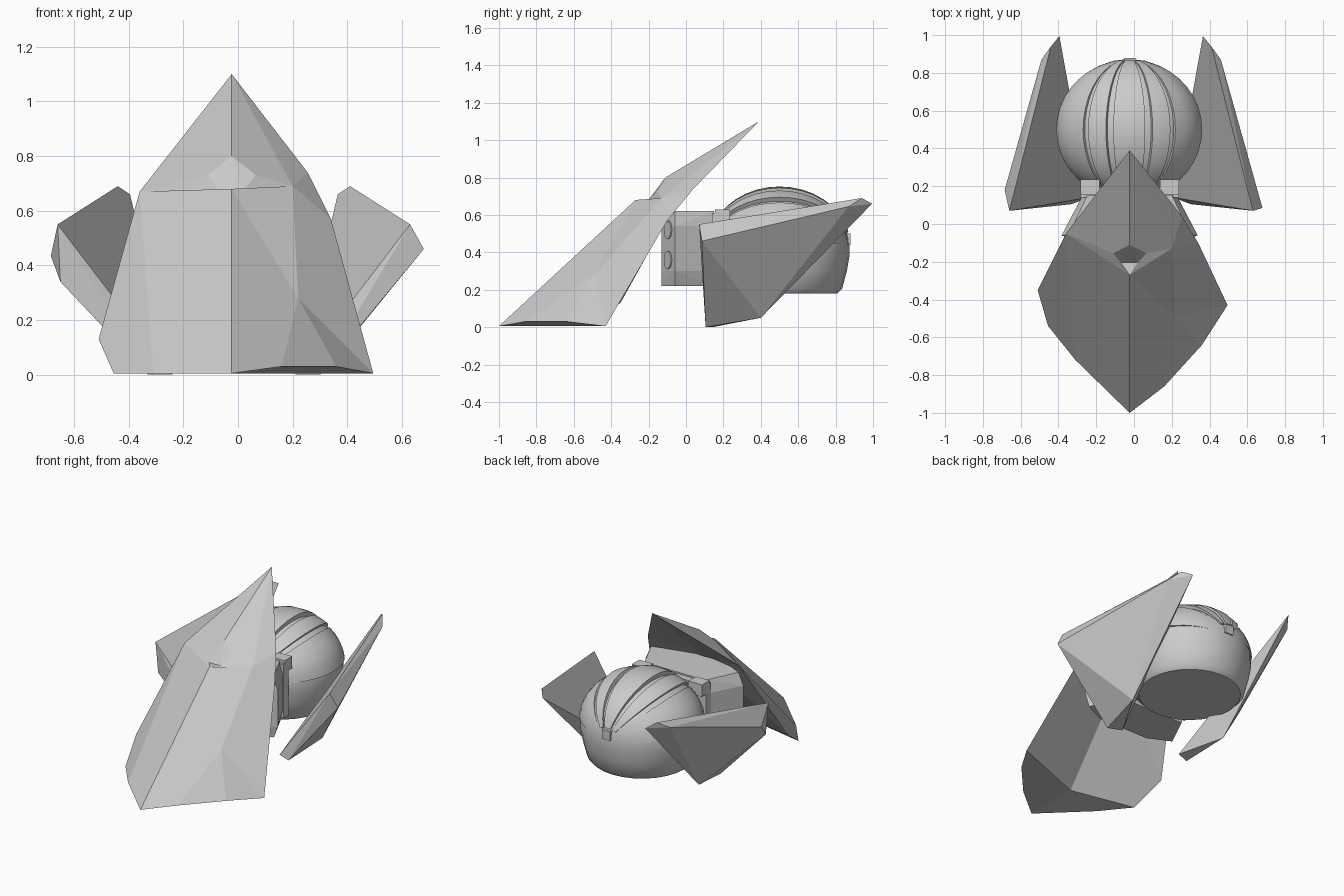
import bpy, bmesh, math
from mathutils import Vector

if "Cube" in bpy.data.objects:
    bpy.data.objects.remove(bpy.data.objects["Cube"])

C = -0.023  # symmetry line of the body


def finish(bm, name, smooth=None):
    bmesh.ops.recalc_face_normals(bm, faces=bm.faces[:])
    me = bpy.data.meshes.new(name)
    bm.to_mesh(me)
    bm.free()
    ob = bpy.data.objects.new(name, me)
    bpy.context.collection.objects.link(ob)
    if smooth:
        bpy.ops.object.select_all(action='DESELECT')
        ob.select_set(True)
        bpy.context.view_layer.objects.active = ob
        bpy.ops.object.shade_smooth_by_angle(angle=math.radians(smooth))
    return ob


def hull(name, pts):
    bm = bmesh.new()
    for p in pts:
        bm.verts.new(p)
    bmesh.ops.convex_hull(bm, input=bm.verts[:])
    loose = [v for v in bm.verts if not v.link_faces]
    bmesh.ops.delete(bm, geom=loose, context='VERTS')
    bmesh.ops.dissolve_limit(bm, angle_limit=math.radians(3), verts=bm.verts[:], edges=bm.edges[:])
    return finish(bm, name)


def box(name, x0, x1, y0, y1, z0, z1):
    return hull(name, [(x, y, z) for x in (x0, x1) for y in (y0, y1) for z in (z0, z1)])


# Front shield: folded thick plate with a notch in the ridge
V = dict(T=(C, .39, 1.10), N0=(C, -.11, .80), NL=(-.11, -.155, .73), NR=(.065, -.155, .73),
         ML=(-.07, -.205, .675), MR=(.02, -.205, .675), N1=(C, -.27, .68), P=(C, -1, .005),
         L1=(-.36, -.05, .67), L2=(-.51, -.35, .13), L3=(-.455, -.54, .005), L4=(-.31, -.72, .005),
         R1=(.255, .04, .74), Rb=(.34, -.10, .57), R2=(.495, -.43, .005), R3=(.36, -.64, .03),
         R4=(.16, -.86, .03), RS=(.20, -.13, .69), RM=(.22, -.49, .28),
         G0=(C, -.63, .005), G1=(C, -.16, .60))
F = """T L1 NL N0|N1 ML NL L1|N1 L1 L4 P|L1 L2 L3 L4|N0 NL ML|N0 ML MR|N0 MR NR|ML N1 MR
T N0 NR RS|T RS R1|N1 RS NR MR|N1 P R4 RM|N1 RM RS|RS RM R2 Rb|RS Rb R1|RM R4 R3|RM R3 R2
P L4 L3 G0|P G0 R2 R3 R4|G0 L3 L2 G1|G1 L2 L1|G1 L1 T|G0 G1 Rb R2|G1 T R1|G1 R1 Rb"""
bm = bmesh.new()
bv = {k: bm.verts.new(p) for k, p in V.items()}
for f in F.replace("\n", "|").split("|"):
    bm.faces.new([bv[k] for k in f.split()])
finish(bm, "front_shield")

# Side wings: slanted plates, the left one with a clipped front corner
common = [(.63, .07, .55), (.41, .94, .69), (.365, .995, .66), (.46, .87, .645),
          (.30, .105, 0), (.21, .14, 0), (.345, .40, .05)]
hull("wing_right", common + [(.68, .085, .46)])
hull("wing_left", [(-.03 - x, y, z) for x, y, z in common] +
     [(-.685, .18, .435), (-.65, .085, .34)])

# Ball body: turned profile with flat base
cx, cy, cz = C - .002, .50, .43
prof = [(0, .18), (.31, .18), (.335, .205), (.36, .30), (.374, .38)]
prof += [(.374 * math.cos(t), cz + .29 * math.sin(t))
         for t in [math.radians(a) for a in range(0, 90, 10)]] + [(0, cz + .29)]
bm = bmesh.new()
vs = [bm.verts.new((cx + r, cy, z)) for r, z in prof]
es = [bm.edges.new(p) for p in zip(vs, vs[1:])]
bmesh.ops.spin(bm, geom=vs + es, cent=(cx, cy, 0), axis=(0, 0, 1), angle=math.tau, steps=28)
bmesh.ops.remove_doubles(bm, verts=bm.verts[:], dist=1e-4)
finish(bm, "ball_body", 35)


# Raised panels running from the front to the back of the dome
def panel(name, a0, a1, rise, na=4, nb=16):
    bm = bmesh.new()

    def layer(h):
        rows = []
        for j in range(nb + 1):
            p = math.radians(-75 + 150 * j / nb)
            row = []
            for i in range(na + 1):
                t = math.radians(a0 + (a1 - a0) * i / na)
                row.append(bm.verts.new((cx + (.374 + h) * math.cos(p) * math.sin(t),
                                         cy + (.362 + h * .6) * math.sin(p),
                                         cz + (.29 + h) * math.cos(p) * math.cos(t))))
            rows.append(row)
        return rows
    o, n = layer(rise), layer(-.02)
    for j in range(nb):
        for i in range(na):
            for g in (o, n):
                bm.faces.new((g[j][i], g[j][i + 1], g[j + 1][i + 1], g[j + 1][i]))
    ring = lambda g: g[0] + [r[-1] for r in g[1:]] + g[-1][-2::-1] + [r[0] for r in g[-2:0:-1]]
    a, b = ring(o), ring(n)
    for k in range(len(a)):
        m = (k + 1) % len(a)
        bm.faces.new((a[k], a[m], b[m], b[k]))
    finish(bm, name, 35)


panel("dome_panel_center", -12, 12, .032)
for s, side in ((1, "right"), (-1, "left")):
    panel("dome_panel_inner_" + side, s * 18, s * 33, .026)
    panel("dome_panel_outer_" + side, s * 39, s * 84, .014)

# Clips at the ends of the dome
box("rear_clip", C - .03, C + .03, .815, .88, .44, .50)
for s, side in ((1, "right"), (-1, "left")):
    x = C + s * .21
    box("front_clip_" + side, x - .05, x + .05, .155, .235, .55, .63)

# Neck block joining the shield to the ball
plan = [(.20, -.13), (.36, -.06), (.25, .15)]
hull("neck_block", [(C + s * x * k, y, z) for s in (1, -1) for x, y in plan
                    for z, k in ((.22, .92), (.30, 1), (.54, 1), (.62, .9))])
box("neck_collar", C - .26, C + .26, .14, .195, .25, .61)

# Round ports on the angled front faces of the neck
for s, side in ((1, "right"), (-1, "left")):
    n = Vector((s * .4, -.916, 0)).normalized()
    for i, z in enumerate((.52, .36)):
        pos = Vector((C + s * .28, -.093, z))
        bpy.ops.mesh.primitive_cylinder_add(vertices=16, radius=.048, depth=.015, location=pos,
                                            rotation=n.to_track_quat('Z', 'Y').to_euler())
        bpy.context.object.name = "neck_port_%s_%d" % (side, i + 1)
